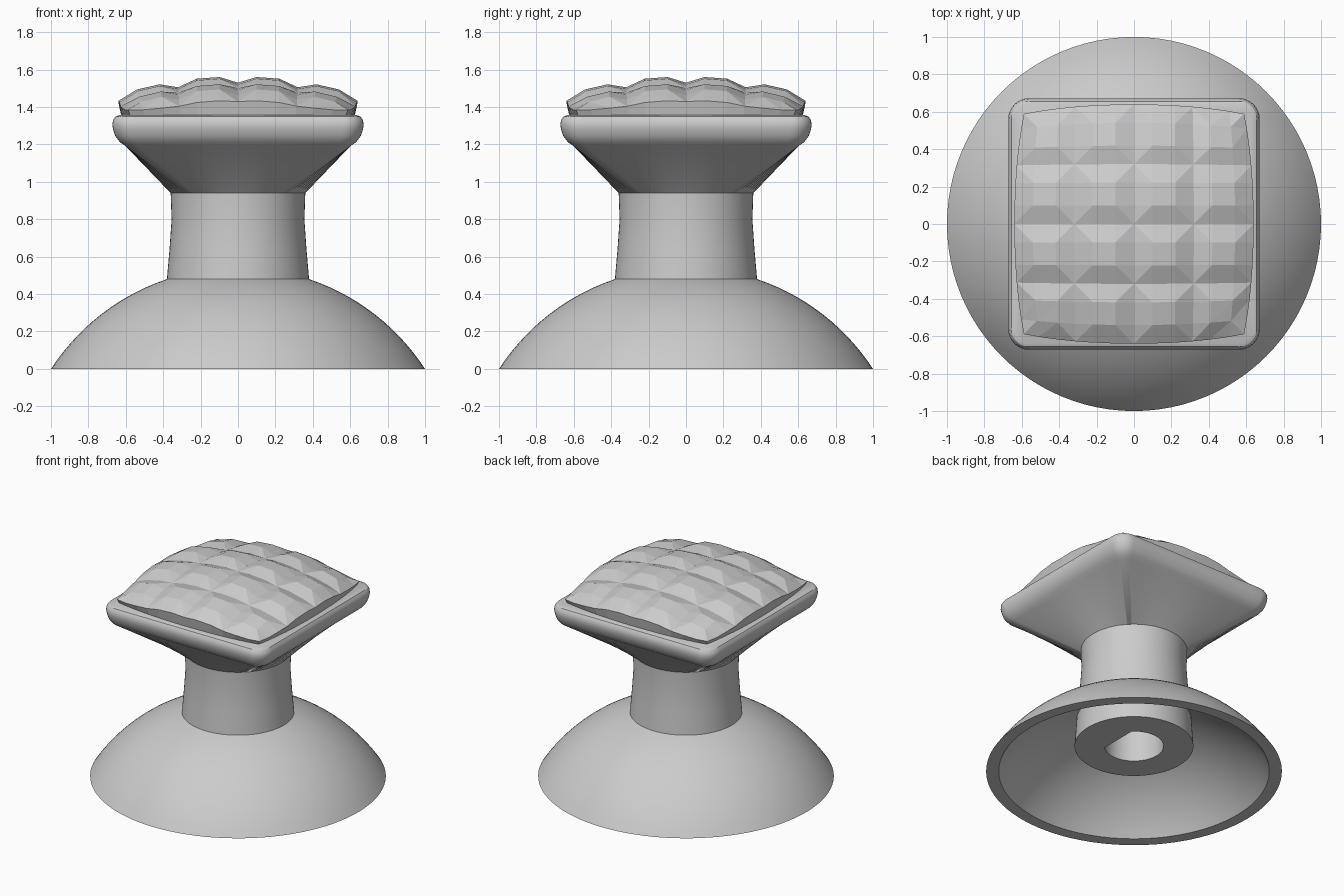
import bpy, bmesh
from math import sin, cos, pi, sqrt, atan2, radians

if "Cube" in bpy.data.objects:
    bpy.data.objects.remove(bpy.data.objects["Cube"], do_unlink=True)

GREY = (0.6, 0.6, 0.6, 1)
mat = bpy.data.materials.new("plain_grey")
mat.use_nodes = True
mat.diffuse_color = GREY
mat.node_tree.nodes["Principled BSDF"].inputs["Base Color"].default_value = GREY


def finish(name, bm, smooth):
    bmesh.ops.recalc_face_normals(bm, faces=bm.faces)
    me = bpy.data.meshes.new(name)
    bm.to_mesh(me)
    bm.free()
    me.materials.append(mat)
    ob = bpy.data.objects.new(name, me)
    bpy.context.collection.objects.link(ob)
    if smooth:
        bpy.ops.object.select_all(action='DESELECT')
        ob.select_set(True)
        bpy.context.view_layer.objects.active = ob
        bpy.ops.object.shade_smooth_by_angle(angle=radians(30))


def loft(name, rings):
    """Skin a stack of equal-length rings and cap both ends."""
    bm = bmesh.new()
    loops = [[bm.verts.new(p) for p in ring] for ring in rings]
    n = len(loops[0])
    for a, b in zip(loops, loops[1:]):
        for i in range(n):
            j = (i + 1) % n
            bm.faces.new((a[i], a[j], b[j], b[i]))
    bm.faces.new(loops[0])
    bm.faces.new(loops[-1])
    finish(name, bm, True)


def circle(r, z, angles):
    return [(r * cos(a), r * sin(a), z) for a in angles]


def rounded_square(half, r, z, arc=8, side=14):
    pts = []
    c = half - r
    for q in range(4):
        ca, sa = cos(q * pi / 2), sin(q * pi / 2)
        local = [(c + r * cos(t * pi / 2 / arc), c + r * sin(t * pi / 2 / arc))
                 for t in range(arc + 1)]
        local += [(c - 2 * c * t / side, half) for t in range(1, side)]
        pts += [(x * ca - y * sa, x * sa + y * ca, z) for x, y in local]
    return pts


# Hollow domed skirt with stem and inner boss holding a D-shaped shaft hole
turn = [2 * pi * i / 96 for i in range(96)]
CENTRE, R_OUT, R_IN = -0.651, 1.193, 1.123


def dome(radius, r_from, r_to, steps=14):
    a0, a1 = [atan2(sqrt(radius**2 - r * r), r) for r in (r_from, r_to)]
    angles = [a0 + (a1 - a0) * i / steps for i in range(steps + 1)]
    return [(radius * cos(a), CENTRE + radius * sin(a)) for a in angles]


hole = [[(min(x, 0.14), y, z) for x, y, _ in circle(0.2, 0, turn)] for z in (0.75, 0.195)]
profile = [(0.402, 0.195)] + dome(R_IN, 0.388, 0.915) + dome(R_OUT, 1.0, 0.38)
profile += [(0.366, 0.64), (0.355, 0.8), (0.36, 0.94)]
loft("skirt_and_stem", hole + [circle(r, z, turn) for r, z in profile])

# Flared head: round neck blending into a soft-edged square
sections = [(0.60, 0.07, 1.19), (0.632, 0.085, 1.212), (0.656, 0.1, 1.245),
            (0.668, 0.11, 1.28), (0.672, 0.11, 1.305), (0.668, 0.105, 1.33),
            (0.656, 0.095, 1.348), (0.637, 0.075, 1.356)]
squares = [rounded_square(*s) for s in sections]
neck = circle(0.36, 0.94, [atan2(y, x) for x, y, _ in squares[0]])
loft("head", [neck] + squares)

# Domed pad quilted into four by four faceted bumps
HALF, CELLS = 0.64, 4
cell = 2 * HALF / CELLS
lines = [-HALF + cell * (k + f) for k in range(CELLS) for f in (0, 0.31, 0.69)] + [HALF]
bm = bmesh.new()
grid = []
for i, x in enumerate(lines):
    row = []
    for j, y in enumerate(lines):
        inner = (i % 3 != 0) + (j % 3 != 0)
        z = 1.525 - 0.235 * (x * x + y * y) + (0, 0.007, 0.04)[inner]
        # tuck the pad corners inward
        tuck = 1 - 0.08 * (abs(x * y) / HALF**2) ** 2
        row.append(bm.verts.new((x * tuck, y * tuck, max(z, 1.385))))
    grid.append(row)
for i in range(len(lines) - 1):
    for j in range(len(lines) - 1):
        a, b, c, d = grid[i][j], grid[i + 1][j], grid[i + 1][j + 1], grid[i][j + 1]
        # split each corner quad from the valley crossing to the bump
        if (i % 3 == 0) == (j % 3 == 0) or 1 in (i % 3, j % 3):
            tris = ((a, b, c), (a, c, d))
        else:
            tris = ((a, b, d), (b, c, d))
        for t in tris:
            bm.faces.new(t)

# Pad side walls, narrowing down to the head
border = [e for e in bm.edges if e.is_boundary]
walls = bmesh.ops.extrude_edge_only(bm, edges=border)["geom"]
for v in (g for g in walls if isinstance(g, bmesh.types.BMVert)):
    v.co.x *= 0.975
    v.co.y *= 0.975
    v.co.z = 1.35
finish("quilted_pad", bm, False)
